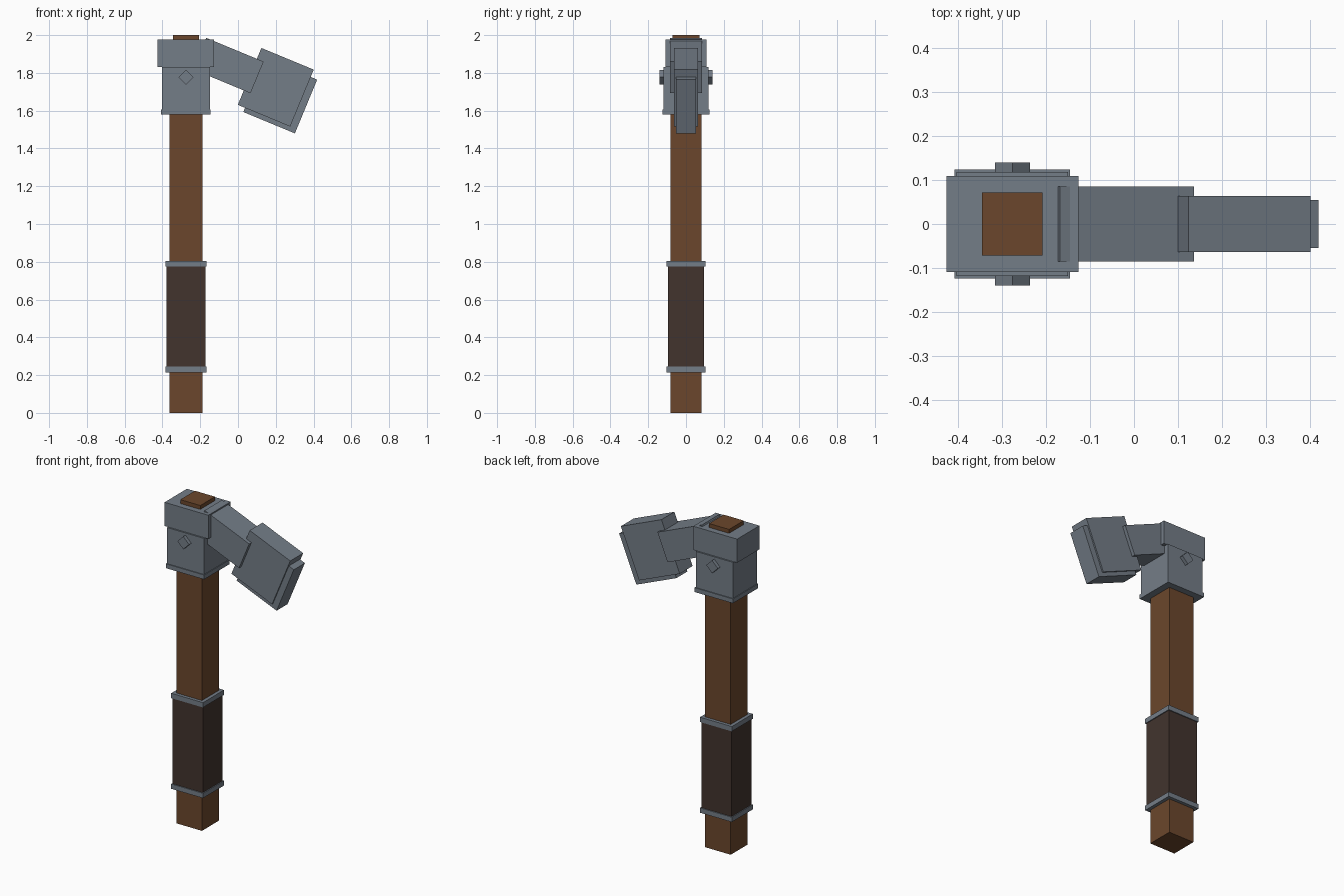
import bpy
import bmesh
from math import radians
from mathutils import Matrix, Vector

default = bpy.data.objects.get("Cube")
if default:
    bpy.data.objects.remove(default, do_unlink=True)


def material(name, rgb):
    mat = bpy.data.materials.new(name)
    mat.use_nodes = True
    color = (*rgb, 1.0)
    mat.diffuse_color = color
    node = next(n for n in mat.node_tree.nodes if n.type == 'BSDF_PRINCIPLED')
    node.inputs["Base Color"].default_value = color
    return mat


steel = material("steel grey", (0.175, 0.206, 0.245))
wood = material("brown wood", (0.147, 0.062, 0.025))
leather = material("dark leather", (0.054, 0.034, 0.027))


def box(name, center, size, mat, tilt=0.0):
    """Flat-sided block, tilted about the y axis by an angle in degrees."""
    bm = bmesh.new()
    bmesh.ops.create_cube(bm, size=1.0, matrix=Matrix.Diagonal((*size, 1.0)))
    mesh = bpy.data.meshes.new(name)
    bm.to_mesh(mesh)
    bm.free()
    mesh.materials.append(mat)
    obj = bpy.data.objects.new(name, mesh)
    obj.location = center
    obj.rotation_euler = (0.0, radians(tilt), 0.0)
    bpy.context.collection.objects.link(obj)
    return obj


AXIS = -0.276  # x of the shaft


def upright(name, width, depth, bottom, top, mat):
    """Block centred on the shaft between two heights."""
    return box(name, (AXIS, 0, (bottom + top) / 2), (width, depth, top - bottom), mat)


# Shaft with its narrower tip showing above the head
upright("shaft", 0.175, 0.165, 0.0, 1.70, wood)
upright("shaft_tip", 0.137, 0.143, 1.70, 2.0, wood)

# Wrapped grip between two metal bands
upright("grip", 0.206, 0.193, 0.23, 0.79, leather)
for name, bottom in (("lower_grip_band", 0.215), ("upper_grip_band", 0.775)):
    upright(name, 0.217, 0.205, bottom, bottom + 0.03, steel)

# Socket holding the head on the shaft
upright("socket_rim", 0.262, 0.247, 1.58, 1.607, steel)
upright("socket", 0.253, 0.236, 1.59, 1.83, steel)
upright("socket_cap", 0.299, 0.218, 1.83, 1.976, steel)

# Square pin through the socket, standing on its corner
box("socket_pin", (AXIS, 0, 1.777), (0.056, 0.28, 0.056), steel, 45)

# Drooping arm and hammer block
TILT = 22.5
box("head_arm", (-0.051, 0, 1.839), (0.329, 0.170, 0.181), steel, TILT)
block_center = Vector((0.20, 0, 1.724))
box("head_block", block_center, (0.300, 0.126, 0.326), steel, TILT)

# Thinner core that sticks out past the block's outer and lower sides
offset = Matrix.Rotation(radians(TILT), 3, 'Y') @ Vector((0.039, 0, -0.033))
box("head_core", block_center + offset, (0.296, 0.108, 0.308), steel, TILT)
